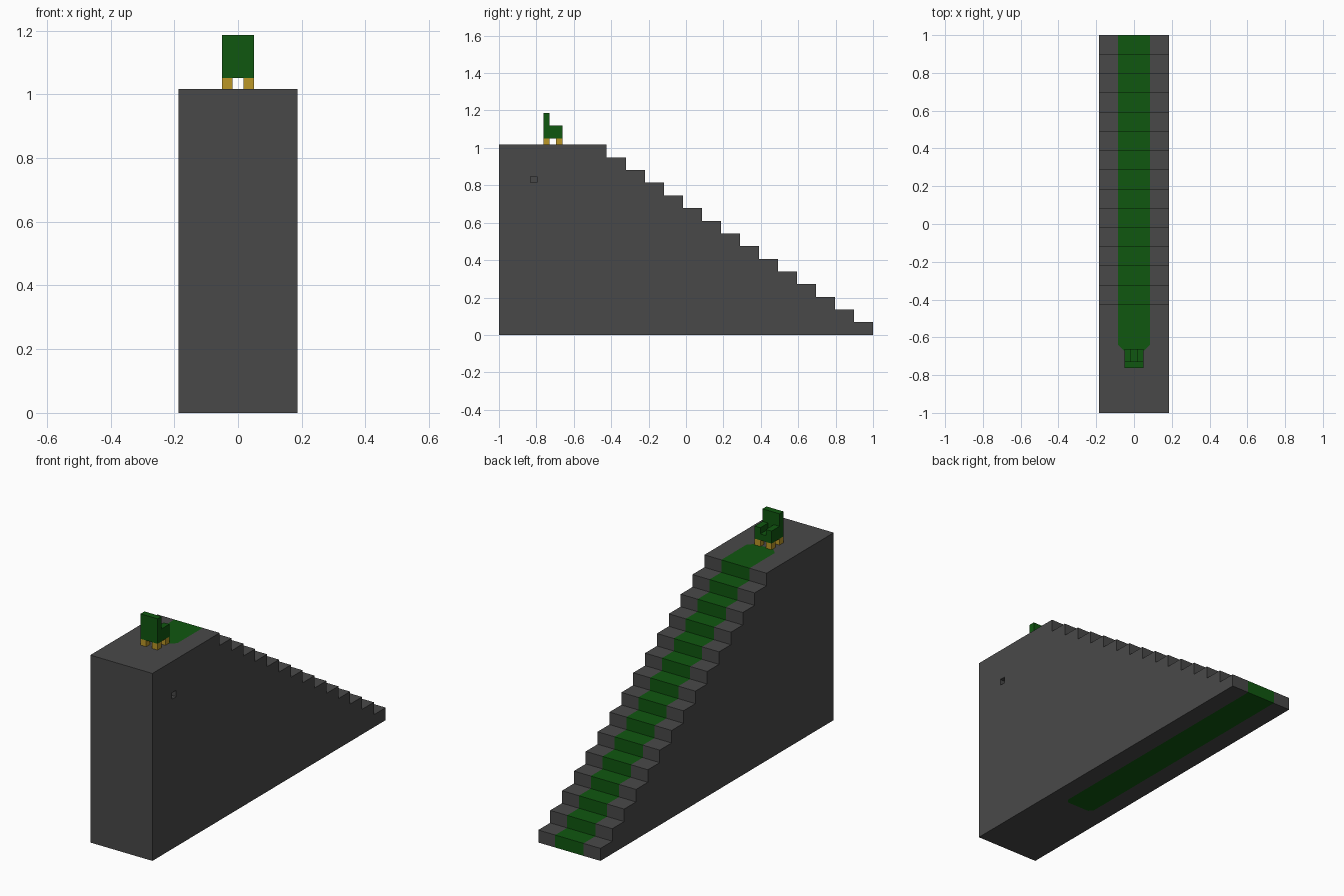
import bpy, bmesh
from mathutils import Vector

if "Cube" in bpy.data.objects:
    bpy.data.objects.remove(bpy.data.objects["Cube"], do_unlink=True)

U = 2 / 59                 # one block
STEPS, RISE, RUN = 15, 2, 3
TOP = STEPS * RISE
CARPET = 2.5 * U           # half width of the carpet
HALF = 5.5 * U             # half width of the stairs


def material(name, rgb):
    m = bpy.data.materials.new(name)
    m.use_nodes = True
    m.diffuse_color = (*rgb, 1)
    m.node_tree.nodes["Principled BSDF"].inputs["Base Color"].default_value = (*rgb, 1)
    return m


stone = material("dark grey stone", (0.066, 0.066, 0.066))
green = material("deep green", (0.005, 0.095, 0.005))
gold = material("gold", (0.5, 0.31, 0.02))


def finish(name, bm, mats):
    mesh = bpy.data.meshes.new(name)
    bm.to_mesh(mesh)
    bm.free()
    for m in mats:
        mesh.materials.append(m)
    ob = bpy.data.objects.new(name, mesh)
    bpy.context.collection.objects.link(ob)
    return ob


def box(name, x, y, z, mat):
    """Box from block ranges: x from the middle, y from the front, z from the ground."""
    bm = bmesh.new()
    bmesh.ops.create_cube(bm, size=1)
    for v in bm.verts:
        for i, (lo, hi) in enumerate((x, y, z)):
            v.co[i] = (lo if v.co[i] < 0 else hi) * U - (1 if i == 1 else 0)
    return finish(name, bm, [mat] if mat else [])


# Staircase profile, swept across x with seams along the carpet edges
top_end, bottom_end = -0.67, -0.44
profile = [(-1, 0), (bottom_end, 0), (1, 0)]
for s in range(STEPS):
    y = 1 - s * RUN * U
    if s:
        profile.append((y, s * RISE * U))
    profile.append((y, (s + 1) * RISE * U))
profile += [(top_end, TOP * U), (-1, TOP * U)]

bm = bmesh.new()
rows = [[bm.verts.new((x, y, z)) for y, z in profile]
        for x in (-HALF, -CARPET, CARPET, HALF)]
n = len(profile)
for a, b in zip(rows, rows[1:]):
    for i in range(n):
        j = (i + 1) % n
        bm.faces.new((a[i], a[j], b[j], b[i]))
bm.faces.new(rows[0])
bm.faces.new(rows[-1])
bmesh.ops.recalc_face_normals(bm, faces=bm.faces)
bm.normal_update()


# Clipped corners at the two carpet ends
def carpet_run(f, end):
    c = f.calc_center_median()
    return abs(c.x) < CARPET and abs(f.normal.z) > 0.5 and min(v.co.y for v in f.verts) > end - 0.001


def clip(up, end, size):
    for side in (-1, 1):
        faces = [f for f in bm.faces if f.normal.z * up > 0.5 and carpet_run(f, end)
                 and any(abs(v.co.y - end) < 0.001 for v in f.verts)]
        geom = set(faces)
        for f in faces:
            geom.update(f.edges)
            geom.update(f.verts)
        bmesh.ops.bisect_plane(bm, geom=list(geom), dist=1e-5,
                               plane_co=Vector((side * CARPET, end + size, 0)),
                               plane_no=Vector((side, -1, 0)))


clip(1, top_end, 0.03)
clip(-1, bottom_end, 0.02)
bm.normal_update()

for f in bm.faces:
    c = f.calc_center_median()
    if abs(c.x) >= CARPET - 0.001:
        continue
    if f.normal.y > 0.5:
        f.material_index = 1
    elif abs(f.normal.z) > 0.5:
        end, size = (top_end, 0.03) if f.normal.z > 0 else (bottom_end, 0.02)
        inside = abs(c.x) - c.y < CARPET - end - size
        f.material_index = int(c.y > end and inside)
stairs = finish("staircase", bm, [stone, green])

# Small square recess in the left wall
cutter = box("recess_cutter", (4.5, 6.5), (5, 6), (TOP - 6, TOP - 5), stone)
cutter.hide_render = True
cut = stairs.modifiers.new("recess", 'BOOLEAN')
cut.operation, cut.solver, cut.object = 'DIFFERENCE', 'EXACT', cutter
bpy.context.view_layer.objects.active = stairs
bpy.ops.object.modifier_apply(modifier=cut.name)
bpy.data.objects.remove(cutter, do_unlink=True)

# Throne: four legs, seat, two arms and a tall back
for side, x in (("right", (-1.5, -0.5)), ("left", (0.5, 1.5))):
    for place, y in (("rear", 7), ("fore", 9)):
        box(f"throne_{place}_leg_{side}", x, (y, y + 1), (TOP, TOP + 1), gold)
    box(f"throne_arm_{side}", x, (8, 10), (TOP + 2, TOP + 3), green)
box("throne_seat", (-1.5, 1.5), (8, 10), (TOP + 1, TOP + 2), green)
box("throne_back", (-1.5, 1.5), (7, 8), (TOP + 1, TOP + 5), green)
